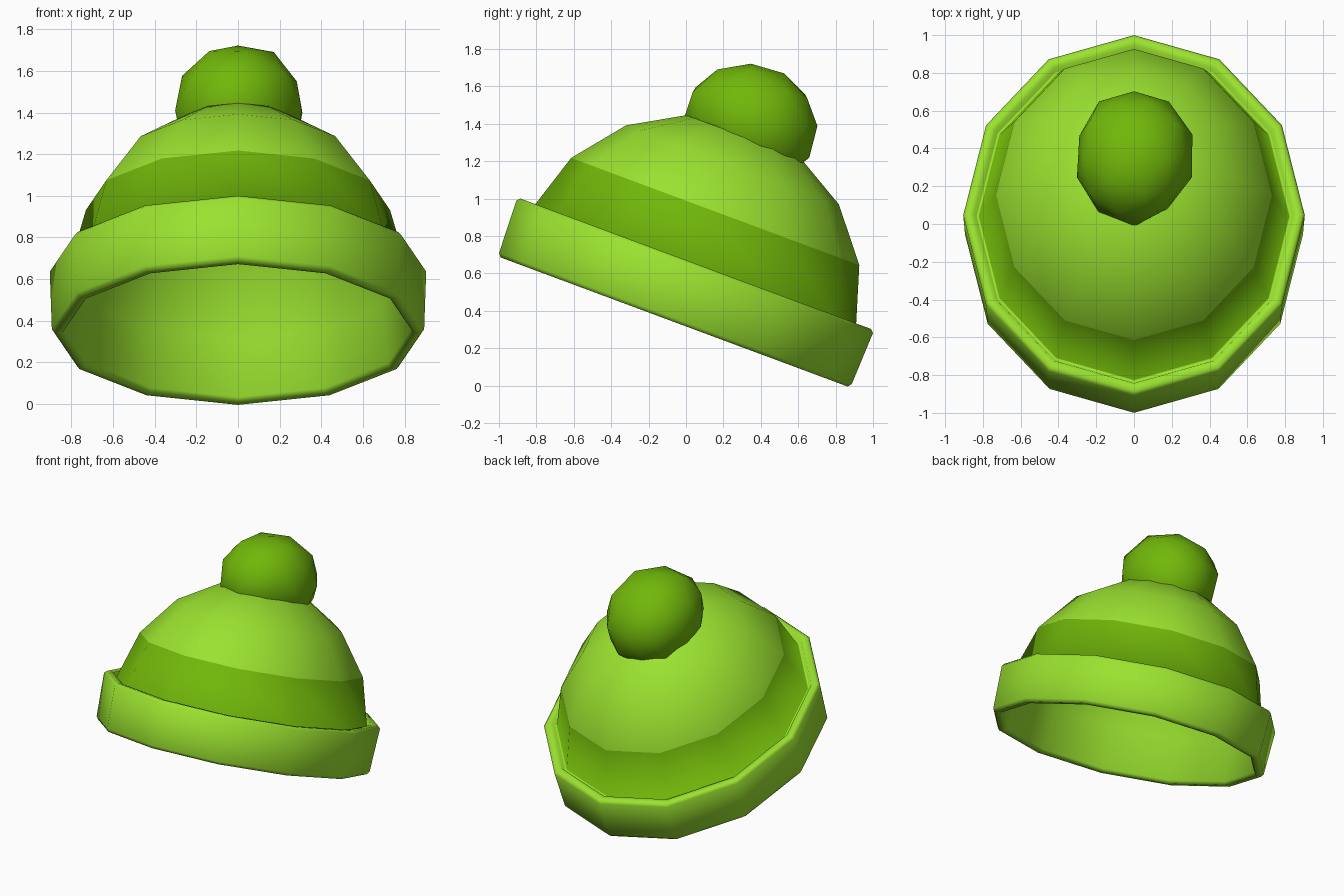
import bpy, bmesh, math, random
from mathutils import Matrix, Vector

if "Cube" in bpy.data.objects:
    bpy.data.objects.remove(bpy.data.objects["Cube"])

SIDES = 12
# The hat is oval in plan and tips backwards
TILT = (Matrix.Translation((0, -0.06, 0.35))
        @ Matrix.Rotation(math.radians(-20.4), 4, 'X')
        @ Matrix.Diagonal((0.889, 1, 1, 1)))


def material(name, colour):
    m = bpy.data.materials.new(name)
    m.diffuse_color = (*colour, 1)
    m.use_nodes = True
    m.node_tree.nodes["Principled BSDF"].inputs["Base Color"].default_value = m.diffuse_color
    return m


light = material("light green", (0.325, 0.76, 0.029))
dark = material("dark green", (0.165, 0.475, 0.003))


def finish(name, bm, mats, angle):
    bm.transform(TILT)
    mesh = bpy.data.meshes.new(name)
    bm.to_mesh(mesh)
    bm.free()
    for m in mats:
        mesh.materials.append(m)
    ob = bpy.data.objects.new(name, mesh)
    bpy.context.collection.objects.link(ob)
    bpy.ops.object.select_all(action='DESELECT')
    bpy.context.view_layer.objects.active = ob
    ob.select_set(True)
    bpy.ops.object.shade_smooth_by_angle(angle=math.radians(angle))
    return ob


def revolve(profile):
    """Turn (radius, height) points around z; radius 0 makes a pole."""
    bm = bmesh.new()
    pts = [bm.verts.new((0, r, h)) for r, h in profile]
    edges = [bm.edges.new(p) for p in zip(pts, pts[1:])]
    bmesh.ops.spin(bm, geom=pts + edges, axis=(0, 0, 1), cent=(0, 0, 0),
                   angle=2 * math.pi, steps=SIDES, use_merge=True)
    bmesh.ops.remove_doubles(bm, verts=bm.verts, dist=1e-4)
    bmesh.ops.recalc_face_normals(bm, faces=bm.faces)
    return bm


# Hat body: one closed section through dome, turned-up brim and lining
dome = [(0, 1.09), (0.326, 1.048), (0.607, 0.886), (0.822, 0.62), (0.925, 0.29)]
brim = [(0.94, 0.29), (0.955, 0.32), (1.0, 0.322), (1.017, 0.305),
        (1.006, 0.01), (0.99, -0.01), (0.95, -0.01), (0.935, 0.01)]
lining = [(0.90, 0.29), (0.79, 0.60), (0.58, 0.855), (0.31, 1.01), (0, 1.05)]
bm = revolve(dome + brim + lining)
for f in bm.faces:
    c = f.calc_center_median()
    r = math.hypot(c.x, c.y)
    outward = f.normal.dot(Vector((c.x, c.y, 0))) > 0
    # The stripe is the lowest ring of the dome
    if 0.35 < c.z < 0.55 and outward and r < 0.92:
        f.material_index = 1
finish("hat_body", bm, [light, dark], 100)

# Slightly lumpy pompom
random.seed(4)
bm = bmesh.new()
bmesh.ops.create_icosphere(bm, subdivisions=2, radius=1)
for v in bm.verts:
    v.co *= random.uniform(0.96, 1.06)
bm.transform(Matrix.Translation((0, 0.025, 1.135))
             @ Matrix.Diagonal((0.35, 0.36, 0.315, 1))
             @ Matrix.Rotation(math.radians(20), 4, 'X'))
finish("pompom", bm, [dark], 60)
